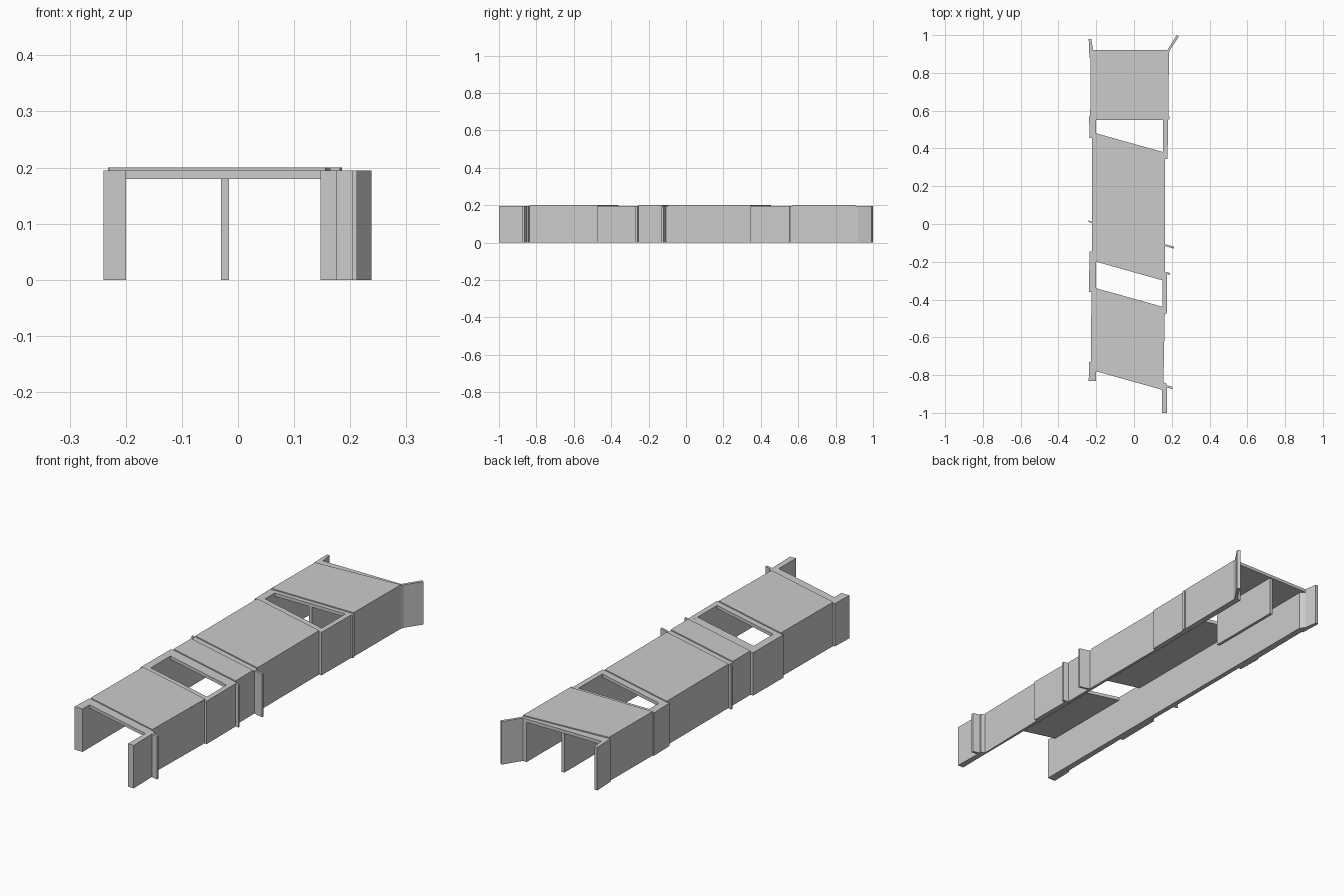
import bpy, bmesh

if "Cube" in bpy.data.objects:
    bpy.data.objects.remove(bpy.data.objects["Cube"])

WALL_TOP, DECK_BOTTOM, DECK_TOP = 0.195, 0.18, 0.2
LEFT = -0.2
SLOPE = -0.28           # skew of the crossing


def prism(name, pts, z0, z1):
    """Vertical prism from a plan outline."""
    bm = bmesh.new()
    face = bm.faces.new([bm.verts.new((x, y, z0)) for x, y in pts])
    ext = bmesh.ops.extrude_face_region(bm, geom=[face])
    for v in ext["geom"]:
        if isinstance(v, bmesh.types.BMVert):
            v.co.z = z1
    bmesh.ops.recalc_face_normals(bm, faces=bm.faces[:])
    mesh = bpy.data.meshes.new(name)
    bm.to_mesh(mesh)
    bm.free()
    ob = bpy.data.objects.new(name, mesh)
    bpy.context.collection.objects.link(ob)
    return ob


def right_inner(y):
    return 0.147 + 0.005 * (y + 1)


def skew(x, y):
    """Point on the skewed line that meets the left wall at y."""
    return (x, y + (x - LEFT) * SLOPE)


# Side walls, with thicker piers beside the openings
prism("left_wall", [
    (LEFT, -0.83), (LEFT, 0.90), (-0.217, 0.92), (-0.226, 0.98), (-0.24, 0.98),
    (-0.236, 0.88), (-0.229, 0.88), (-0.232, 0.57), (-0.238, 0.57),
    (-0.235, 0.455), (-0.222, 0.455), (-0.222, -0.145), (-0.236, -0.145),
    (-0.238, -0.36), (-0.225, -0.36), (-0.229, -0.73), (-0.237, -0.73),
    (-0.24, -0.83)], 0, WALL_TOP)
prism("right_wall", [
    (0.147, -1.0), (0.176, -1.0), (0.173, -0.845), (0.156, -0.838),
    (0.163, -0.475), (0.175, -0.475), (0.174, -0.257), (0.165, -0.255),
    (0.165, 0.345), (0.178, 0.345), (0.18, 0.553), (0.187, 0.555),
    (0.187, 0.57), (0.182, 0.57), (0.185, 0.905), (0.19, 0.92),
    (0.238, 0.992), (0.226, 1.0), (0.176, 0.92), (right_inner(0.92), 0.92)],
    0, WALL_TOP)

# Middle wall under the rear deck
prism("middle_wall", [(-0.03, 0.553), (-0.016, 0.553), (-0.016, 0.915),
                      (-0.03, 0.915)], 0, DECK_BOTTOM)

# Deck plates between the walls
prism("rear_deck", [(LEFT, 0.55), (right_inner(0.55), 0.55),
                    (right_inner(0.92), 0.92), (-0.217, 0.92), (LEFT, 0.90)],
      DECK_BOTTOM, WALL_TOP)
for name, a, b in (("centre_deck", -0.2, 0.48), ("front_deck", -0.78, -0.34)):
    ra, rb = right_inner(a - 0.1), right_inner(b - 0.1)
    prism(name, [(LEFT, a), skew(ra, a), skew(rb, b), (LEFT, b)],
          DECK_BOTTOM, WALL_TOP)

# Raised paving, flush with the outer wall faces
prism("rear_paving", [(-0.232, 0.57), (0.182, 0.57), (0.185, 0.905),
                      (-0.229, 0.88)], WALL_TOP, DECK_TOP)
for name, a, b, l0, l1, r0, r1 in (
        ("centre_paving", 0.005, 0.449, -0.222, -0.222, 0.165, 0.165),
        ("narrow_paving", -0.151, -0.025, -0.222, -0.222, 0.165, 0.165),
        ("front_paving", -0.738, -0.367, -0.229, -0.225, 0.156, 0.163)):
    prism(name, [skew(l0, a), skew(r0, a), skew(r1, b), skew(l1, b)],
          WALL_TOP, DECK_TOP)

# Thin fins standing out from the walls
for name, x0, x1, y, t in (
        ("left_fin", -0.24, -0.22, 0.003, 0.008),
        ("centre_right_fin", 0.163, 0.212, -0.01, 0.01),
        ("opening_right_fin", 0.172, 0.19, -0.155, 0.01),
        ("front_right_fin", 0.155, 0.205, -0.755, 0.012)):
    prism(name, [skew(x0, y - t / 2), skew(x1, y - t / 2),
                 skew(x1, y + t / 2), skew(x0, y + t / 2)], 0, WALL_TOP)
